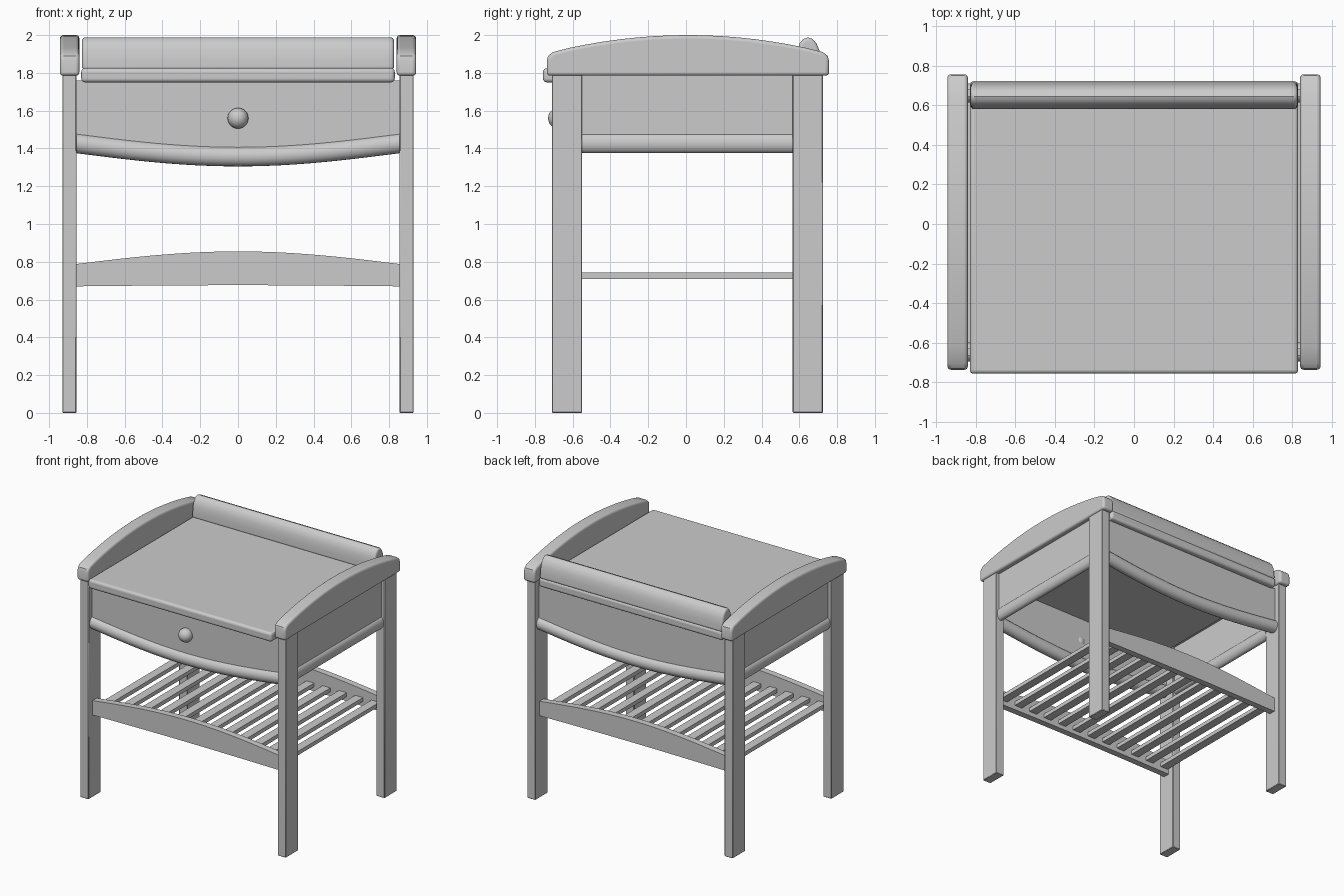
import bpy, bmesh
from math import sin, cos, pi

if "Cube" in bpy.data.objects:
    bpy.data.objects.remove(bpy.data.objects["Cube"])


def finish(name, bm, bevel=0.0, segs=3):
    bmesh.ops.recalc_face_normals(bm, faces=bm.faces)
    me = bpy.data.meshes.new(name)
    bm.to_mesh(me)
    bm.free()
    ob = bpy.data.objects.new(name, me)
    bpy.context.collection.objects.link(ob)
    if bevel:
        m = ob.modifiers.new("bevel", 'BEVEL')
        m.width, m.segments = bevel, segs
        m.limit_method, m.angle_limit = 'ANGLE', 0.7
    bpy.ops.object.select_all(action='DESELECT')
    ob.select_set(True)
    bpy.context.view_layer.objects.active = ob
    bpy.ops.object.shade_smooth_by_angle(angle=0.6)
    return ob


def loft(name, rings, bevel=0.0, segs=3):
    """Skin a list of equal-length point rings and cap both ends."""
    bm = bmesh.new()
    vs = [[bm.verts.new(p) for p in r] for r in rings]
    n = len(vs[0])
    for a, b in zip(vs, vs[1:]):
        for i in range(n):
            bm.faces.new((a[i], a[(i + 1) % n], b[(i + 1) % n], b[i]))
    bm.faces.new(vs[0])
    bm.faces.new(vs[-1])
    return finish(name, bm, bevel, segs)


def box(name, x, y, z, bevel=0.0, segs=3):
    return loft(name, [[(x[0], y[0], h), (x[1], y[0], h), (x[1], y[1], h), (x[0], y[1], h)] for h in z],
                bevel, segs)


def extrude_x(name, profile, x0, x1, bevel, segs=4):
    return loft(name, [[(x, y, z) for y, z in profile] for x in (x0, x1)], bevel, segs)


W = 0.857       # half width between the legs
YC = 0.0075     # middle of the frame, front to back
XS = [W * (i / 12 - 1) for i in range(25)]


def wave(x):
    return cos(pi * x / (2 * W))


def curved_board(name, y0, y1, low, high):
    return loft(name, [[(x, y0, low(x)), (x, y1, low(x)), (x, y1, high(x)), (x, y0, high(x))] for x in XS])


def oval(a, b, n=20):
    return [(a * cos(2 * pi * i / n), b * sin(2 * pi * i / n)) for i in range(n)]


# Legs
for sx, side in ((-1, "left"), (1, "right")):
    xs = sorted((sx * 0.855, sx * 0.93))
    box("front_leg_" + side, xs, (-0.71, -0.55), (0, 1.79), 0.004, 1)
    box("back_leg_" + side, xs, (0.565, 0.725), (0, 1.79), 0.004, 1)

    # Arched side rails on top of the legs
    arch = [(-0.737, 1.785), (-0.737, 1.865), (-0.73, 1.89), (-0.705, 1.91)]
    for i in range(1, 16):
        t = i / 8 - 1
        arch.append((0.01 + 0.715 * t, 2.0 - 0.088 * t * t))
    arch += [(0.725, 1.91), (0.75, 1.89), (0.757, 1.865), (0.757, 1.785)]
    xs = sorted((sx * 0.84, sx * 0.943))
    extrude_x("arm_rail_" + side, arch, *xs, 0.018)

    # Side aprons with rounded lower moulding
    box("side_apron_" + side, sorted((sx * 0.87, sx * 0.90)), (-0.555, 0.57), (1.43, 1.79))
    loft("side_moulding_" + side,
         [[(sx * 0.885 + a, y, 1.4275 + b) for a, b in oval(0.035, 0.0525)] for y in (-0.555, 0.57)])

# Front and back: bowed apron, moulding and arched shelf rail
for sy, side in ((-1, "front"), (1, "back")):
    curved_board(side + "_apron", YC + sy * 0.672, YC + sy * 0.637,
                 lambda x: 1.4275 - 0.07 * wave(x), lambda x: 1.76)
    loft(side + "_moulding",
         [[(x, YC + sy * 0.655 + a, 1.4275 - 0.07 * wave(x) + b) for a, b in oval(0.048, 0.0525)] for x in XS])
    curved_board(side + "_shelf_rail", YC + sy * 0.663, YC + sy * 0.61,
                 lambda x: 0.67 + 0.006 * wave(x), lambda x: 0.788 + 0.067 * wave(x))

# Table top
box("table_top", (-0.83, 0.83), (-0.757, 0.722), (1.75, 1.825), 0.02, 4)

# Rounded back rest bar
bar = [(0.58, 1.815), (0.582, 1.87), (0.588, 1.92), (0.602, 1.957), (0.622, 1.98), (0.645, 1.988),
       (0.668, 1.98), (0.69, 1.957), (0.706, 1.92), (0.714, 1.87), (0.718, 1.815)]
extrude_x("back_bar", bar, -0.826, 0.826, 0.018)

# Drawer knob
bm = bmesh.new()
bmesh.ops.create_uvsphere(bm, u_segments=24, v_segments=16, radius=0.055)
bmesh.ops.translate(bm, verts=bm.verts, vec=(0, -0.675, 1.56))
finish("drawer_knob", bm)

# Shelf slats
N = 12
for i in range(N):
    x = -0.81 + 1.62 * i / (N - 1)
    box("shelf_slat_%d" % (i + 1), (x - 0.035, x + 0.035), (-0.61, 0.625), (0.71, 0.742))
